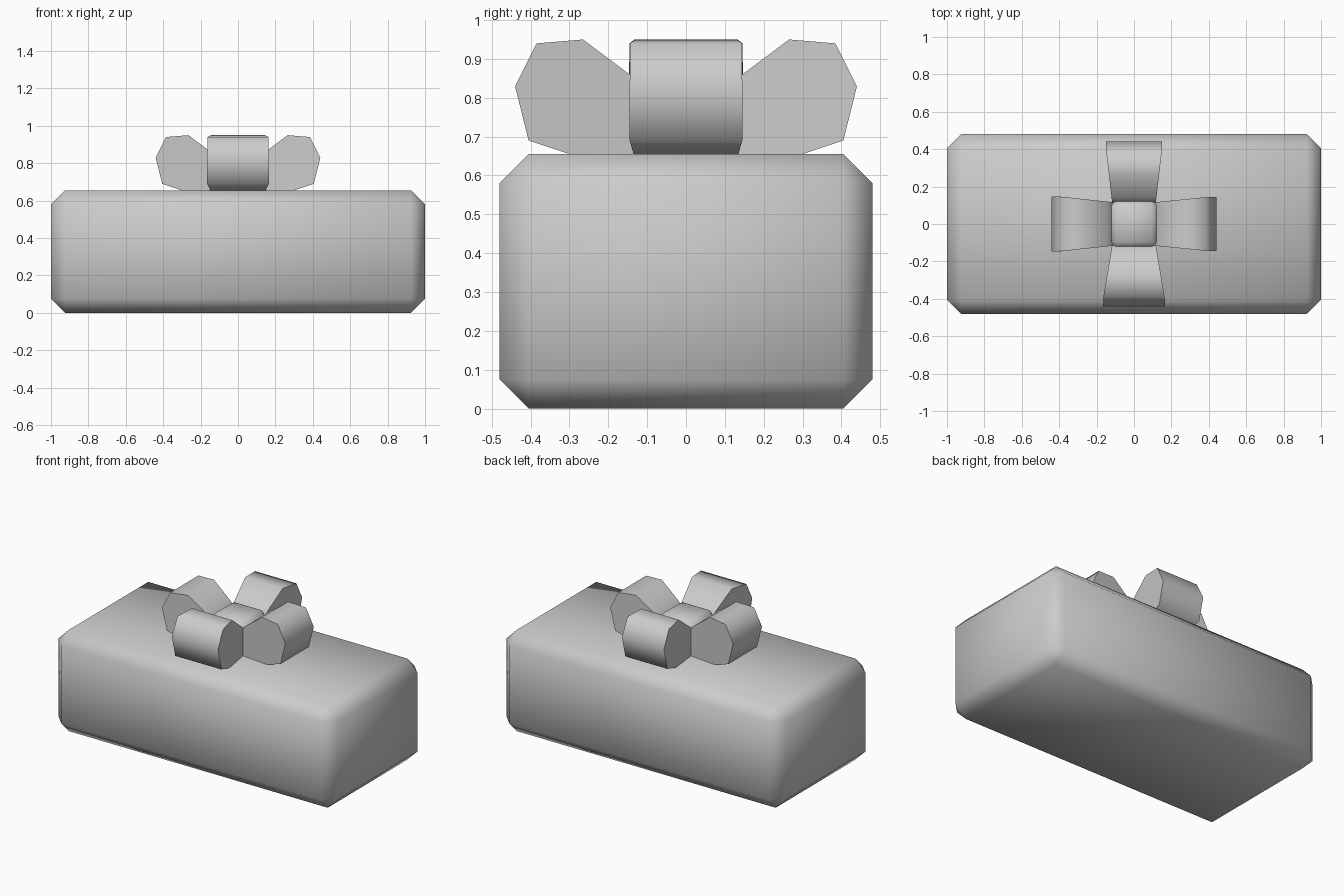
import bpy, bmesh, math
from mathutils import Matrix

if "Cube" in bpy.data.objects:
    bpy.data.objects.remove(bpy.data.objects["Cube"], do_unlink=True)

grey = bpy.data.materials.new("plain_grey")
grey.use_nodes = True
grey.diffuse_color = (0.6, 0.6, 0.6, 1)
grey.node_tree.nodes["Principled BSDF"].inputs["Base Color"].default_value = (0.6, 0.6, 0.6, 1)


def finish(name, bm, angle):
    """Turn a bmesh into a smooth shaded object, sharp above the angle."""
    bmesh.ops.recalc_face_normals(bm, faces=bm.faces)
    mesh = bpy.data.meshes.new(name)
    bm.to_mesh(mesh)
    bm.free()
    mesh.materials.append(grey)
    obj = bpy.data.objects.new(name, mesh)
    bpy.context.collection.objects.link(obj)
    bpy.ops.object.select_all(action="DESELECT")
    obj.select_set(True)
    bpy.context.view_layer.objects.active = obj
    bpy.ops.object.shade_smooth_by_angle(angle=math.radians(angle))


def chamfered_block(name, size, z, chamfer):
    bm = bmesh.new()
    bmesh.ops.create_cube(bm, size=1)
    bmesh.ops.scale(bm, vec=size, verts=bm.verts)
    bmesh.ops.translate(bm, vec=(0, 0, z), verts=bm.verts)
    bmesh.ops.bevel(bm, geom=bm.edges[:], offset=chamfer, segments=1,
                    profile=0.5, affect="EDGES")
    finish(name, bm, 80)


# Ribbon loop outline: distance from the centre, height
LOOP = [(0.10, 0.82), (0.145, 0.86), (0.265, 0.95), (0.385, 0.94),
        (0.44, 0.83), (0.405, 0.69), (0.30, 0.655), (0.10, 0.645)]


def ribbon_loop(name, turn, outer):
    """Extruded outline that narrows towards the knot."""
    bm = bmesh.new()
    sides = []
    for side in (-1, 1):
        ring = []
        for r, z in LOOP:
            t = min(1, (r - 0.10) / 0.30)
            ring.append(bm.verts.new((r, side * (0.115 + (outer - 0.115) * t), z)))
        sides.append(ring)
        bm.faces.new(ring)
    a, b = sides
    for i in range(len(LOOP)):
        j = (i + 1) % len(LOOP)
        bm.faces.new((a[i], a[j], b[j], b[i]))
    bmesh.ops.transform(bm, matrix=Matrix.Rotation(math.radians(turn), 4, "Z"), verts=bm.verts)
    finish(name, bm, 65)


# Box
chamfered_block("gift_box", (2, 0.96, 0.655), 0.3275, 0.075)

# Bow
for name, turn, outer in (("left_loop", 0, 0.145), ("back_loop", 90, 0.15),
                          ("right_loop", 180, 0.147), ("front_loop", 270, 0.165)):
    ribbon_loop(name, turn, outer)
chamfered_block("bow_knot", (0.27, 0.27, 0.24), 0.745, 0.04)
